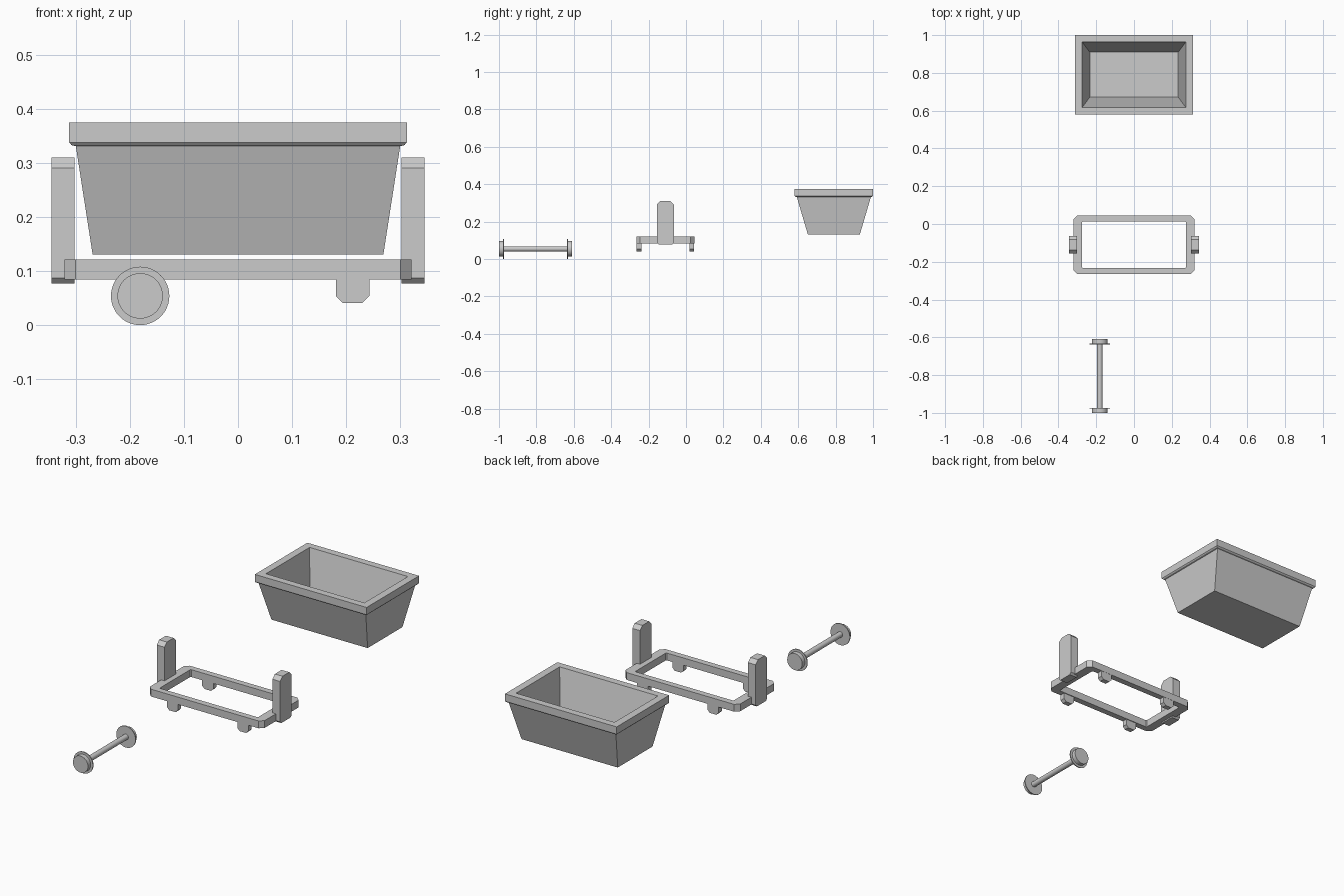
import bpy, bmesh, math
from mathutils import Matrix

if "Cube" in bpy.data.objects:
    bpy.data.objects.remove(bpy.data.objects["Cube"])


def finish(name, bm):
    bmesh.ops.recalc_face_normals(bm, faces=bm.faces)
    me = bpy.data.meshes.new(name)
    bm.to_mesh(me)
    bm.free()
    ob = bpy.data.objects.new(name, me)
    bpy.context.collection.objects.link(ob)
    return ob


def bridge(bm, a, b):
    n = len(a)
    for i in range(n):
        bm.faces.new((a[i], a[(i + 1) % n], b[(i + 1) % n], b[i]))


def rect(hx, hy, cut=0.0):
    # rectangle with chamfered corners, always in the same order
    if not cut:
        return [(hx, hy), (-hx, hy), (-hx, -hy), (hx, -hy)]
    return [(hx, hy - cut), (hx - cut, hy), (-hx + cut, hy), (-hx, hy - cut),
            (-hx, -hy + cut), (-hx + cut, -hy), (hx - cut, -hy), (hx, -hy + cut)]


def loft(name, rings, cy, closed=False):
    # rings: (half x, half y, z, corner cut)
    bm = bmesh.new()
    loops = [[bm.verts.new((x, y + cy, z)) for x, y in rect(hx, hy, c)]
             for hx, hy, z, c in rings]
    for a, b in zip(loops, loops[1:]):
        bridge(bm, a, b)
    if closed:
        bridge(bm, loops[-1], loops[0])
    else:
        bm.faces.new(loops[0])
        bm.faces.new(loops[-1])
    return finish(name, bm)


def prism(name, pts, to3d, d0, d1):
    bm = bmesh.new()
    a = [bm.verts.new(to3d(u, v, d0)) for u, v in pts]
    b = [bm.verts.new(to3d(u, v, d1)) for u, v in pts]
    bridge(bm, a, b)
    bm.faces.new(a)
    bm.faces.new(b)
    return finish(name, bm)


# tapered open bin with overhanging rim
loft("bin", [(0.269, 0.139, 0.131, 0), (0.300, 0.198, 0.331, 0),
             (0.308, 0.205, 0.333, 0), (0.3125, 0.2095, 0.338, 0),
             (0.3125, 0.2095, 0.375, 0), (0.275, 0.174, 0.375, 0),
             (0.234, 0.119, 0.15, 0)], 0.7905)

# rectangular frame with cut outer corners
CY = -0.11
loft("frame", [(0.321, 0.155, 0.084, 0.02), (0.321, 0.155, 0.121, 0.02),
               (0.275, 0.124, 0.121, 0.004), (0.275, 0.124, 0.084, 0.004)], CY, closed=True)

# end posts
h, c = 0.046, 0.019
post = [(-h, 0.087), (-h + 0.01, 0.077), (h - 0.01, 0.077), (h, 0.087),
        (h, 0.31 - c), (h - c, 0.31), (-h + c, 0.31), (-h, 0.31 - c)]
for s, side in ((-1, "left"), (1, "right")):
    prism("post_" + side, post, lambda u, v, d: (d, CY + u, v), s * 0.302, s * 0.345)

# axle brackets under the frame
w, c = 0.031, 0.013
foot = [(-w, 0.088), (-w, 0.041 + c), (-w + c, 0.041), (w - c, 0.041), (w, 0.041 + c), (w, 0.088)]
for x in (-0.182, 0.212):
    for s in (-1, 1):
        prism("axle_bracket", [(x + u, v) for u, v in foot],
              lambda u, v, d: (u, CY + s * d, v), 0.128, 0.154)


# wheelset turned around the y axis: axle, flanges, treads
bm = bmesh.new()
profile = [(-0.195, 0.042), (-0.173, 0.042), (-0.173, 0.054), (-0.168, 0.054), (-0.168, 0.014)]
profile += [(-y, r) for y, r in reversed(profile)]
N = 48
loops = [[bm.verts.new((-0.181 + r * math.cos(2 * math.pi * i / N), -0.805 + y,
                        0.055 + r * math.sin(2 * math.pi * i / N))) for i in range(N)]
         for y, r in profile]
for a, b in zip(loops, loops[1:]):
    bridge(bm, a, b)
bm.faces.new(loops[0])
bm.faces.new(loops[-1])
bmesh.ops.translate(bm, verts=bm.verts, vec=(0, 0, -0.001))
ob = finish("wheelset", bm)
bpy.context.view_layer.objects.active = ob
ob.select_set(True)
bpy.ops.object.shade_smooth_by_angle(angle=math.radians(30))
